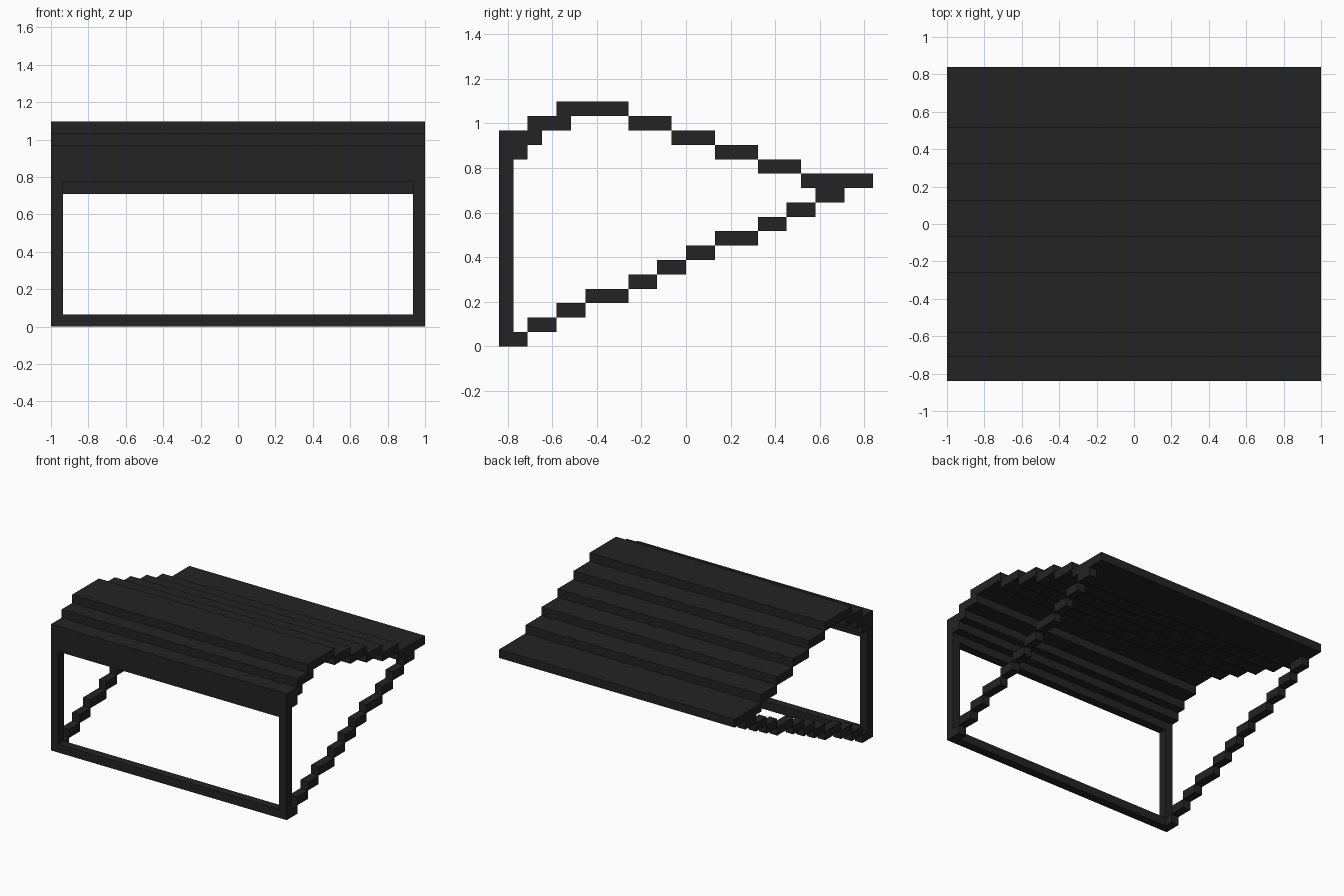
import bpy, bmesh
from mathutils import Vector

if "Cube" in bpy.data.objects:
    bpy.data.objects.remove(bpy.data.objects["Cube"])

U = 2 / 31                      # one block; the model is 31 x 26 x 17 blocks
W, D = 31, 26

mat = bpy.data.materials.new("charcoal black")
mat.diffuse_color = (0.0168, 0.0168, 0.0168, 1)
mat.use_nodes = True
mat.node_tree.nodes["Principled BSDF"].inputs["Base Color"].default_value = mat.diffuse_color


def to_world(x, y, z):
    return Vector(((x - W / 2) * U, (y - D / 2) * U, z * U))


def extrude_parts(name, profiles, axis, start, end):
    """Extrude closed block-unit outlines along x (outline y,z) or y (outline x,z)."""
    bm = bmesh.new()
    for pts in profiles:
        ring = [(start, a, b) if axis == 'x' else (a, start, b) for a, b in pts]
        face = bm.faces.new([bm.verts.new(to_world(*p)) for p in ring])
        out = bmesh.ops.extrude_face_region(bm, geom=[face], use_keep_orig=True)
        step = (end - start) * U
        move = Vector((step, 0, 0)) if axis == 'x' else Vector((0, step, 0))
        verts = [g for g in out['geom'] if isinstance(g, bmesh.types.BMVert)]
        bmesh.ops.translate(bm, verts=verts, vec=move)
    bmesh.ops.recalc_face_normals(bm, faces=bm.faces)
    mesh = bpy.data.meshes.new(name)
    bm.to_mesh(mesh)
    bm.free()
    mesh.materials.append(mat)
    obj = bpy.data.objects.new(name, mesh)
    bpy.context.collection.objects.link(obj)
    return obj


def slab(y0, y1, z):
    return [(y0, z), (y1, z), (y1, z + 1), (y0, z + 1)]


# Ridge and stepped front of the canopy
extrude_parts("canopy_front", [[
    (0, 12), (1, 12), (1, 13), (2, 13), (2, 14), (3, 14), (3, 15), (5, 15), (5, 16),
    (9, 16), (9, 17), (4, 17), (4, 16), (2, 16), (2, 15), (0, 15)]], 'x', 0, W)

# Descending roof steps and the wider rear eave
extrude_parts("roof_steps", [slab(9 + 3 * i, 12 + 3 * i, 15 - i) for i in range(4)], 'x', 0, W)
extrude_parts("rear_eave", [slab(21, 26, 11)], 'x', 0, W)

# Front posts and bottom rail in one U-shaped frame
extrude_parts("front_frame", [[
    (0, 0), (W, 0), (W, 12), (W - 1, 12), (W - 1, 1), (1, 1), (1, 12), (0, 12)]], 'y', 0, 1)

# Stepped diagonal braces on both sides
edges = [1, 2, 4, 6, 9, 11, 13, 15, 18, 20, 22, 24]
steps = [slab(a, b, z) for z, (a, b) in enumerate(zip(edges, edges[1:]))]
for side, x in (("left", 0), ("right", W - 1)):
    extrude_parts(side + "_brace", steps, 'x', x, x + 1)
